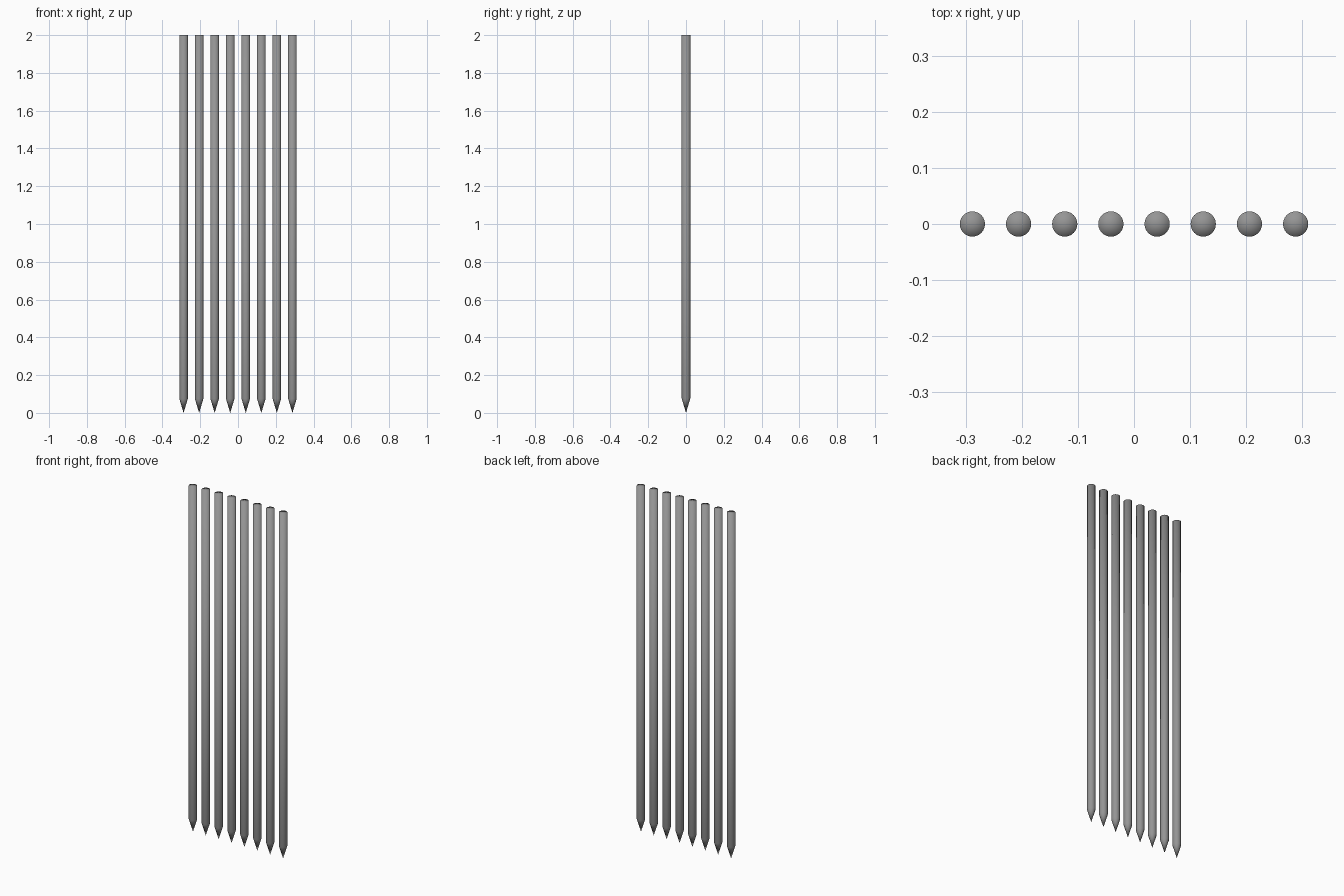
import bpy
import bmesh
from math import cos, sin, tau

cube = bpy.data.objects.get("Cube")
if cube:
    bpy.data.objects.remove(cube, do_unlink=True)

COUNT, SPACING, RADIUS, SIDES = 8, 0.0823, 0.0225, 24
TIP_HEIGHT, HEIGHT = 0.075, 2.0

steel = bpy.data.materials.new("grey steel")
steel.use_nodes = True
colour = (0.3, 0.3, 0.3, 1)
steel.diffuse_color = colour
steel.node_tree.nodes["Principled BSDF"].inputs["Base Color"].default_value = colour


def stake_mesh():
    """Round rod with a pointed foot and a flat fan cap, smooth all over."""
    bm = bmesh.new()
    tip = bm.verts.new((0, 0, 0))
    cap = bm.verts.new((0, 0, HEIGHT))
    angles = [tau * i / SIDES for i in range(SIDES)]
    low, high = [[bm.verts.new((RADIUS * cos(a), RADIUS * sin(a), z)) for a in angles]
                 for z in (TIP_HEIGHT, HEIGHT)]
    for i in range(SIDES):
        j = (i + 1) % SIDES
        bm.faces.new((tip, low[j], low[i]))
        bm.faces.new((low[i], low[j], high[j], high[i]))
        bm.faces.new((high[i], high[j], cap))
    for face in bm.faces:
        face.smooth = True
    mesh = bpy.data.meshes.new("stake")
    bm.to_mesh(mesh)
    bm.free()
    mesh.materials.append(steel)
    return mesh


# Row of evenly spaced stakes
mesh = stake_mesh()
for i in range(COUNT):
    stake = bpy.data.objects.new(f"stake_{i + 1}", mesh)
    stake.location.x = (i - (COUNT - 1) / 2) * SPACING
    bpy.context.collection.objects.link(stake)
